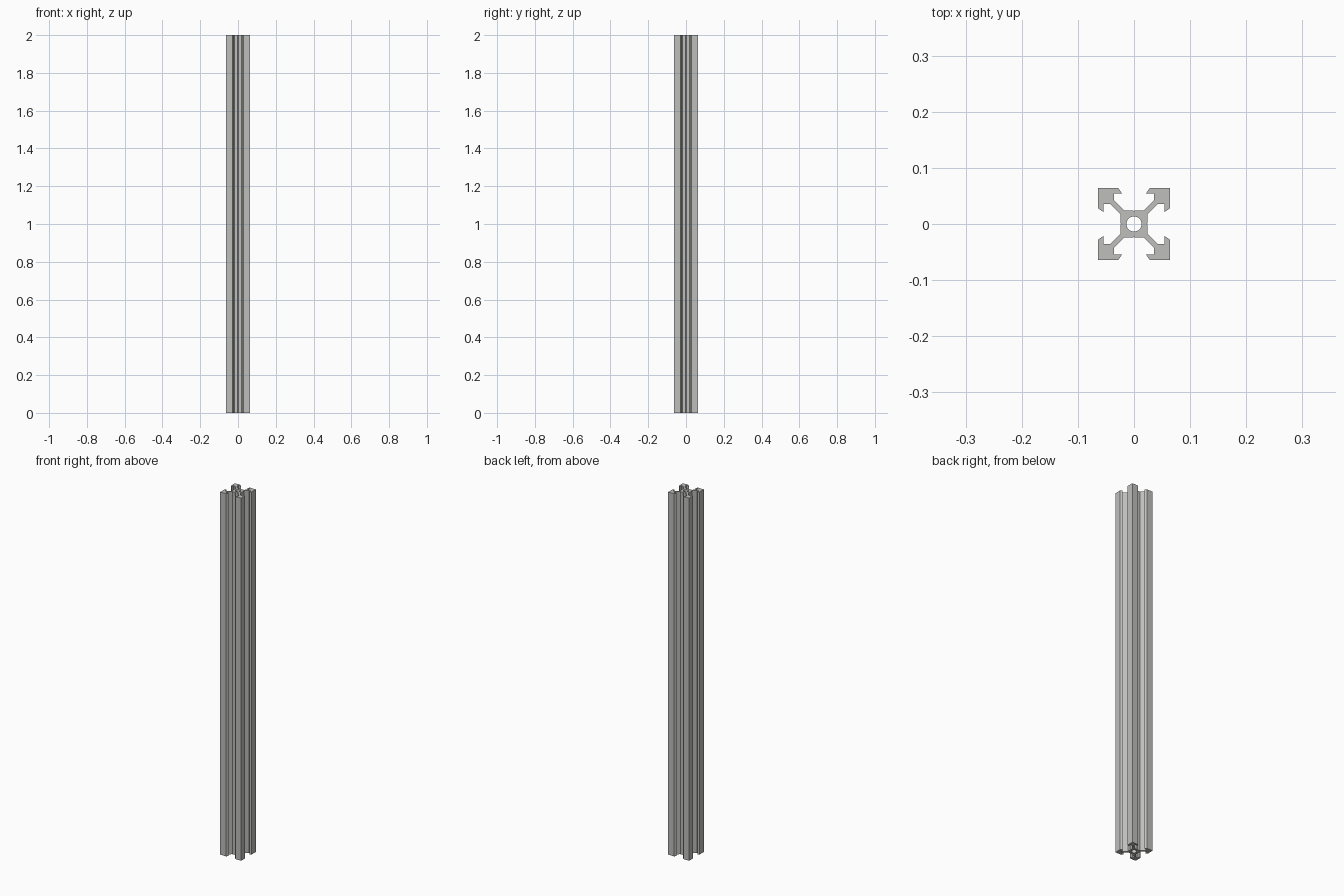
import bpy, bmesh, math
from mathutils import Vector, Matrix

cube = bpy.data.objects.get("Cube")
if cube:
    bpy.data.objects.remove(cube, do_unlink=True)

LENGTH = 2.0
BORE = 0.0135

aluminium = bpy.data.materials.new("aluminium grey")
aluminium.use_nodes = True
colour = (0.52, 0.52, 0.51, 1)
aluminium.diffuse_color = colour
aluminium.node_tree.nodes["Principled BSDF"].inputs["Base Color"].default_value = colour

# One eighth of the section: core groove, web, pocket, lip, corner
eighth = [(0, 0.023), (0.0015, 0.0245), (0.0175, 0.0245), (0.036, 0.043),
          (0.036, 0.054), (0.021, 0.054), (0.028, 0.0638), (0.0638, 0.0638)]
quarter = eighth + [(y, x) for x, y in reversed(eighth[1:-1])]
outline = [Matrix.Rotation(-math.pi / 2 * turn, 2) @ Vector(p)
           for turn in range(4) for p in quarter]
bore = [Vector((BORE * math.cos(a), BORE * math.sin(a)))
        for a in (math.tau * i / 32 for i in range(32))]


def add_loop(bm, points):
    verts = [bm.verts.new((p.x, p.y, 0)) for p in points]
    return [bm.edges.new((v, verts[i - 1])) for i, v in enumerate(verts)]


# Slotted rail: fill the section around the bore, then extrude it upwards
bm = bmesh.new()
edges = add_loop(bm, outline) + add_loop(bm, bore)
bmesh.ops.triangle_fill(bm, edges=edges, use_beauty=True, normal=(0, 0, 1))
result = bmesh.ops.extrude_face_region(bm, geom=bm.faces[:], use_keep_orig=True)
top = [g for g in result["geom"] if isinstance(g, bmesh.types.BMVert)]
bmesh.ops.translate(bm, verts=top, vec=(0, 0, LENGTH))
bmesh.ops.recalc_face_normals(bm, faces=bm.faces[:])

mesh = bpy.data.meshes.new("slotted_rail")
bm.to_mesh(mesh)
bm.free()
mesh.materials.append(aluminium)
rail = bpy.data.objects.new("slotted_rail", mesh)
bpy.context.collection.objects.link(rail)

# Smooth only the round bore
bpy.ops.object.select_all(action='DESELECT')
rail.select_set(True)
bpy.context.view_layer.objects.active = rail
bpy.ops.object.shade_smooth_by_angle(angle=math.radians(30))
